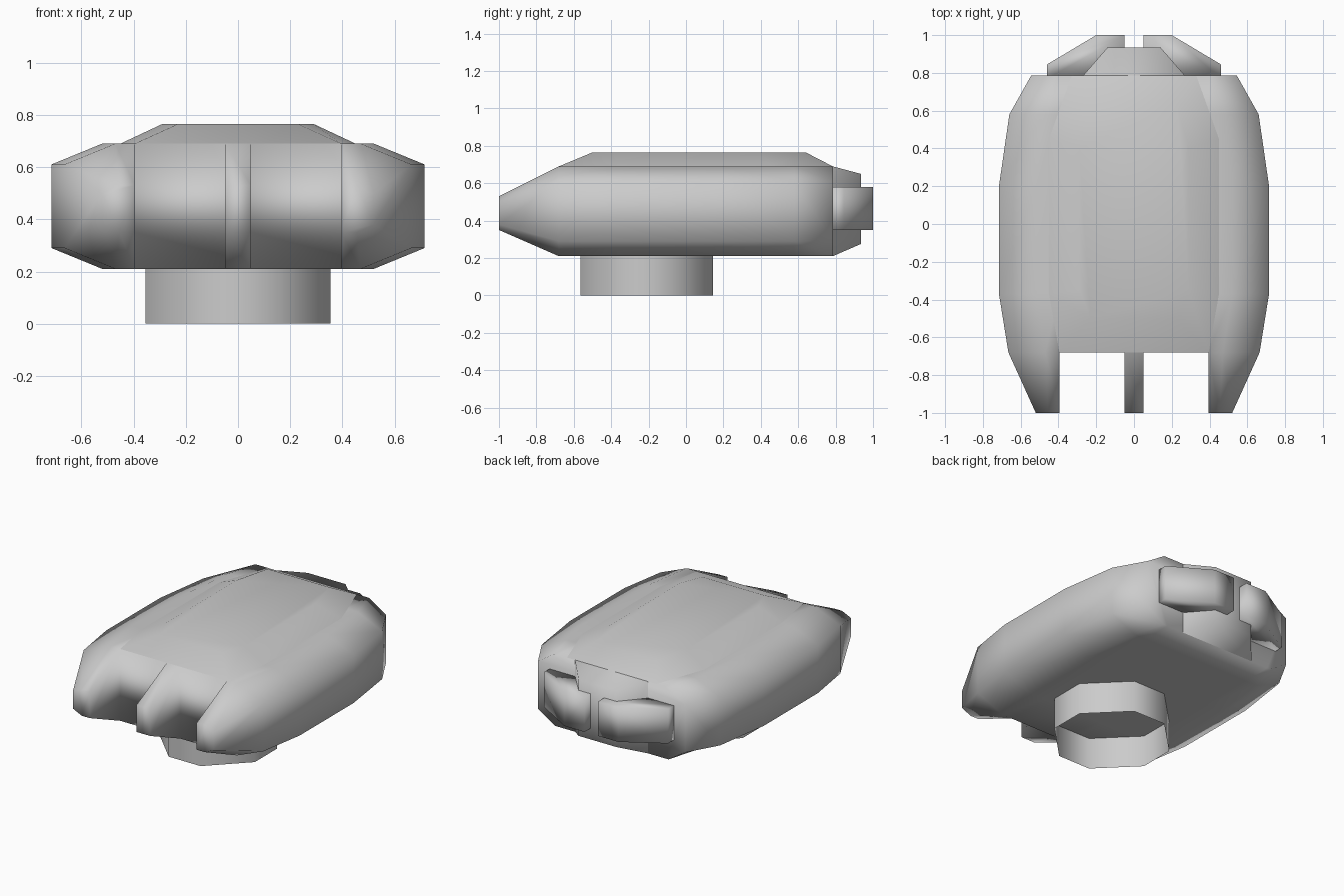
import bpy, bmesh, math

if "Cube" in bpy.data.objects:
    bpy.data.objects.remove(bpy.data.objects["Cube"])


def finish(name, verts, faces, angle=91):
    """Turn points and faces into a smooth-shaded object."""
    mesh = bpy.data.meshes.new(name)
    mesh.from_pydata(verts, [], faces)
    bm = bmesh.new()
    bm.from_mesh(mesh)
    bmesh.ops.recalc_face_normals(bm, faces=bm.faces)
    bm.to_mesh(mesh)
    bm.free()
    obj = bpy.data.objects.new(name, mesh)
    bpy.context.collection.objects.link(obj)
    bpy.ops.object.select_all(action='DESELECT')
    obj.select_set(True)
    bpy.context.view_layer.objects.active = obj
    bpy.ops.object.shade_smooth_by_angle(angle=math.radians(angle))
    return obj


def bridge(a, b):
    n = len(a)
    return [(a[i], a[(i + 1) % n], b[(i + 1) % n], b[i]) for i in range(n)]


def loft(name, rings, caps=(True, True), angle=91):
    n = len(rings[0])
    idx = [list(range(k * n, k * n + n)) for k in range(len(rings))]
    faces = [f for a, b in zip(idx, idx[1:]) for f in bridge(a, b)]
    faces += [idx[k] for k, cap in zip((0, -1), caps) if cap]
    return finish(name, [p for r in rings for p in r], faces, angle)


# Hull: chamfered sections from front to back, with three prongs at the front
def section(y, w, c):
    top = [(x, y, 0.69) for x in (-c, -0.395, -0.05, 0.05, 0.395, c)]
    bottom = [(x, y, 0.21) for x, _, _ in reversed(top)]
    return (top + [(w, y, 0.61), (w, y, 0.29)] + bottom
            + [(-w, y, 0.29), (-w, y, 0.61)])


stations = [(-0.68, 0.665, 0.47), (-0.37, 0.715, 0.52), (0.2, 0.715, 0.52),
            (0.58, 0.66, 0.48), (0.785, 0.545, 0.42)]
verts, faces = [], []
for s in stations:
    verts += section(*s)
for k in range(len(stations) - 1):
    faces += bridge(list(range(k * 16, k * 16 + 16)),
                    list(range(k * 16 + 16, k * 16 + 32)))
faces.append(list(range(64, 80)))
faces += [(1, 2, 11, 12), (3, 4, 9, 10)]           # back walls of the notches
for root in ([4, 5, 6, 7, 8, 9], [12, 13, 14, 15, 0, 1], [2, 3, 10, 11]):
    tip = []
    for i in root:
        x, _, z = verts[i]
        if abs(x) > 0.6:
            x = math.copysign(0.52, x)
        elif abs(x) > 0.4:
            x = math.copysign(0.455, x)
        z = {0.69: 0.53, 0.61: 0.50, 0.29: 0.38, 0.21: 0.35}[z]
        tip.append(len(verts))
        verts.append((x, -1.0, z))
    faces += bridge(root, tip) + [tip]
finish("hull", verts, faces)


# Raised deck with sloped edges
def outline(half, z):
    return ([(x, y, z) for x, y in half]
            + [(-x, y, z) for x, y in reversed(half)])


loft("deck", [outline([(0.395, -0.68), (0.45, -0.37), (0.45, 0.45), (0.33, 0.785)], 0.69),
              outline([(0.23, -0.5), (0.29, -0.35), (0.29, 0.4), (0.23, 0.64)], 0.765)],
     caps=(False, True))


# Tapered block at the rear
def rect(y, w, z0, z1):
    return [(-w, y, z0), (w, y, z0), (w, y, z1), (-w, y, z1)]


loft("rear_block", [rect(0.785, 0.27, 0.21, 0.69), rect(0.935, 0.14, 0.275, 0.65)],
     caps=(False, True))

# Pair of thrusters
plan = [(0.05, 0.77), (0.46, 0.77), (0.46, 0.845), (0.2, 1.0), (0.05, 1.0)]
for side, label in ((1, "right"), (-1, "left")):
    loft("thruster_" + label,
         [[(side * x, y, z) for x, y in plan] for z in (0.35, 0.58)])

# Open eight-sided stand ring
a, b, cy = 0.118, 0.354, -0.21
ring = [(b, -a), (b, a), (a, b), (-a, b), (-b, a), (-b, -a), (-a, -b), (a, -b)]
loft("stand", [[(x, y + cy, z) for x, y in ring] for z in (0.0, 0.21)],
     caps=(False, False))
